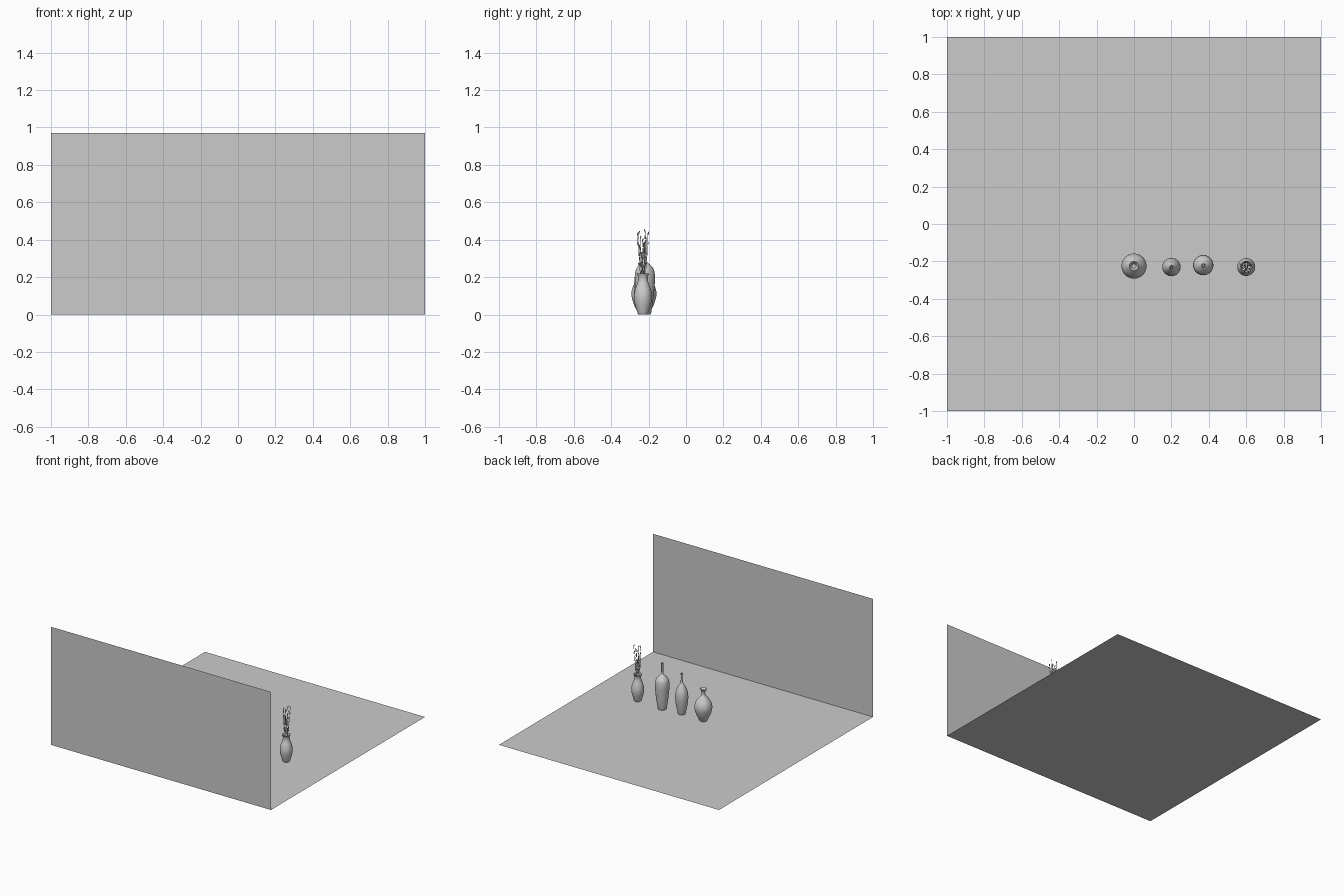
import bpy, bmesh, math, random
from mathutils import Vector, Matrix

if "Cube" in bpy.data.objects:
    bpy.data.objects.remove(bpy.data.objects["Cube"])

random.seed(4)


def make_object(name, bm, smooth=True):
    mesh = bpy.data.meshes.new(name)
    bm.to_mesh(mesh)
    bm.free()
    ob = bpy.data.objects.new(name, mesh)
    bpy.context.collection.objects.link(ob)
    for p in mesh.polygons:
        p.use_smooth = smooth
    return ob


def quad(name, corners):
    bm = bmesh.new()
    bm.faces.new([bm.verts.new(c) for c in corners])
    return make_object(name, bm, False)


def smooth_profile(points, steps=5):
    # Catmull-Rom interpolation of (radius, height) points
    pts = [Vector(p) for p in points]
    pts = [pts[0] * 2 - pts[1]] + pts + [pts[-1] * 2 - pts[-2]]
    out = []
    for a, b, c, d in zip(pts, pts[1:], pts[2:], pts[3:]):
        for i in range(steps):
            t = i / steps
            out.append(0.5 * (2 * b + (c - a) * t + (2 * a - 5 * b + 4 * c - d) * t * t
                              + (3 * b - a - 3 * c + d) * t ** 3))
    return out + [pts[-2]]


def vase(name, x, y, points, wall, depth, sides=40):
    outer = smooth_profile(points)
    # inner wall follows the outside back down to the given depth
    inner = [Vector((max(p.x - wall, 0.002), p.y)) for p in reversed(outer) if p.y > depth]
    profile = [Vector((0, 0))] + outer + inner + [Vector((0, inner[-1].y))]
    bm = bmesh.new()
    vs = [bm.verts.new((p.x, 0, p.y)) for p in profile]
    es = [bm.edges.new(e) for e in zip(vs, vs[1:])]
    bmesh.ops.spin(bm, geom=vs + es, cent=(0, 0, 0), axis=(0, 0, 1),
                   angle=math.tau, steps=sides, use_duplicate=False)
    bmesh.ops.remove_doubles(bm, verts=bm.verts, dist=0.00005)
    bmesh.ops.recalc_face_normals(bm, faces=bm.faces)
    ob = make_object(name, bm)
    ob.location = (x, y, 0)
    bpy.context.view_layer.objects.active = ob
    ob.select_set(True)
    bpy.ops.object.shade_smooth_by_angle(angle=math.radians(50))
    ob.select_set(False)
    return ob


# Floor and upright wall panel
quad("floor", [(-1, -1, 0), (1, -1, 0), (1, 1, 0), (-1, 1, 0)])
quad("wall", [(-1, -1, 0), (-1, -1, 0.97), (1, -1, 0.97), (1, -1, 0)])

# Four vases
vase("round_vase", 0, -0.225,
     [(0.027, 0), (0.036, 0.018), (0.056, 0.06), (0.067, 0.108), (0.059, 0.15),
      (0.036, 0.185), (0.018, 0.207), (0.014, 0.228), (0.018, 0.247), (0.027, 0.26)], 0.004, 0.02)
vase("slim_bottle", 0.2, -0.23,
     [(0.026, 0), (0.031, 0.015), (0.043, 0.075), (0.049, 0.135), (0.044, 0.185),
      (0.028, 0.225), (0.012, 0.252), (0.007, 0.28), (0.007, 0.315), (0.01, 0.333)], 0.003, 0.25)
vase("tall_bottle", 0.37, -0.22,
     [(0.03, 0), (0.035, 0.015), (0.045, 0.08), (0.052, 0.15), (0.054, 0.2),
      (0.048, 0.24), (0.028, 0.267), (0.011, 0.285), (0.008, 0.32), (0.008, 0.358),
      (0.01, 0.374)], 0.003, 0.29)
vase("flower_vase", 0.6, -0.23,
     [(0.024, 0), (0.031, 0.015), (0.044, 0.06), (0.048, 0.098), (0.042, 0.135),
      (0.031, 0.165), (0.026, 0.185), (0.027, 0.205), (0.033, 0.219)], 0.004, 0.02)

# Dry stems with small upright buds
stems = bpy.data.curves.new("stems", 'CURVE')
stems.dimensions = '3D'
stems.bevel_depth = 0.0012
stems.bevel_resolution = 1
buds = bmesh.new()
count = 11
for i in range(count):
    a = i * 2.4
    lean = 0.034 * math.sqrt((i + 0.5) / count)
    top = random.uniform(0.36, 0.45)
    out = Vector((math.cos(a), math.sin(a), 0))
    path = []
    for k in range(8):
        t = k / 7
        wob = Vector((random.uniform(-1, 1), random.uniform(-1, 1), 0)) * 0.0025
        path.append(out * (0.006 + (lean - 0.006) * t) + wob + Vector((0, 0, 0.05 + (top - 0.05) * t)))
    sp = stems.splines.new('POLY')
    sp.points.add(7)
    for p, q in zip(sp.points, path):
        p.co = (*q, 1)
    for k in range(4, 8):
        b = random.uniform(0, math.tau)
        side = Vector((math.cos(b), math.sin(b), 0)) * 0.003
        m = Matrix.Translation(path[k] + side) @ Matrix.Rotation(0.25, 4, Vector((-side.y, side.x, 0)))
        bmesh.ops.create_uvsphere(buds, u_segments=8, v_segments=6, radius=1,
                                  matrix=m @ Matrix.Diagonal((0.003, 0.003, 0.01, 1)))
stem_ob = bpy.data.objects.new("stems", stems)
bpy.context.collection.objects.link(stem_ob)
bud_ob = make_object("buds", buds)
for ob in (stem_ob, bud_ob):
    ob.location = (0.6, -0.23, 0)
